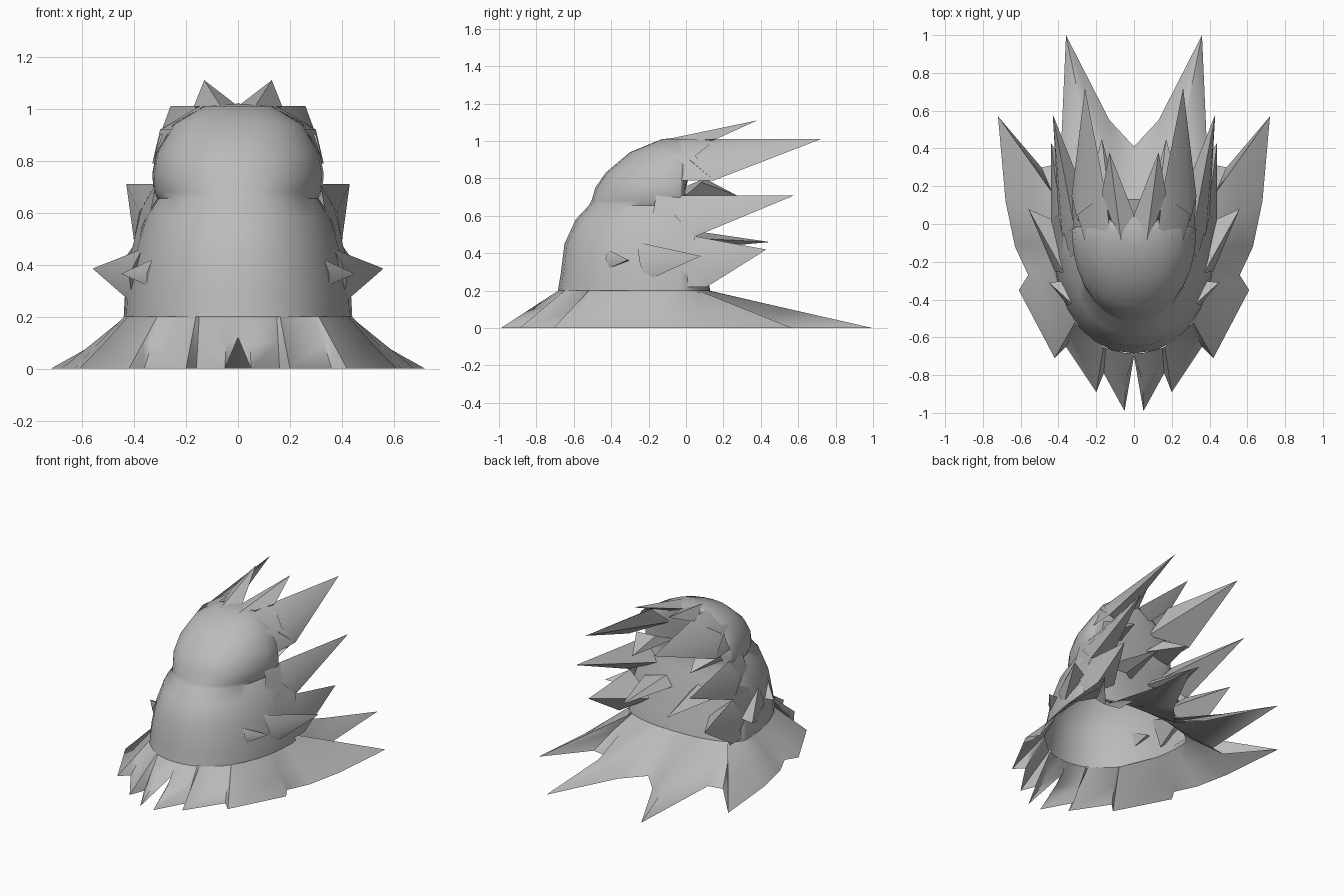
import bpy
import bmesh
import math
from mathutils import Vector

if "Cube" in bpy.data.objects:
    bpy.data.objects.remove(bpy.data.objects["Cube"], do_unlink=True)

grey = bpy.data.materials.new("hair_grey")
grey.use_nodes = True
grey.diffuse_color = (0.5, 0.5, 0.5, 1)
shader = next(n for n in grey.node_tree.nodes if n.type == "BSDF_PRINCIPLED")
shader.inputs["Base Color"].default_value = grey.diffuse_color
shader.inputs["Roughness"].default_value = 0.8

CENTRE_Y = -0.03
STEPS = 14


def finish(bm, name, angle):
    """Turn half a part into a mirrored, shaded object."""
    bmesh.ops.remove_doubles(bm, verts=bm.verts, dist=0.0005)
    bmesh.ops.recalc_face_normals(bm, faces=bm.faces)
    mesh = bpy.data.meshes.new(name)
    bm.to_mesh(mesh)
    bm.free()
    mesh.materials.append(grey)
    obj = bpy.data.objects.new(name, mesh)
    bpy.context.collection.objects.link(obj)
    mirror = obj.modifiers.new("mirror", "MIRROR")
    mirror.use_clip = True
    bpy.ops.object.select_all(action="DESELECT")
    obj.select_set(True)
    bpy.context.view_layer.objects.active = obj
    bpy.ops.object.shade_smooth_by_angle(angle=math.radians(angle))
    return obj


def loft(bm, rows):
    rows = [[bm.verts.new(p) for p in row] for row in rows]
    for low, high in zip(rows, rows[1:]):
        for i in range(len(low) - 1):
            bm.faces.new((low[i], low[i + 1], high[i + 1], high[i]))


def contour(ring, a):
    """Point on a head ring; a runs from 0 at the front to pi at the back."""
    z, width, front, back = ring
    c = math.cos(a)
    depth = CENTRE_Y - front if c > 0 else back - CENTRE_Y
    x = width * abs(math.sin(a)) ** 0.9 if a < math.pi - 0.001 else 0
    return Vector((x, CENTRE_Y - math.copysign(abs(c) ** 0.95, c) * depth, z))


# Hollow head of hair: height, half width, front, back
rings = [
    (0.20, 0.44, -0.685, 0.13), (0.29, 0.435, -0.67, 0.11),
    (0.45, 0.40, -0.65, 0.06), (0.58, 0.36, -0.59, 0.03),
    (0.655, 0.31, -0.52, 0.0), (0.68, 0.325, -0.505, 0.0),
    (0.75, 0.33, -0.485, 0.0), (0.83, 0.315, -0.43, 0.02),
    (0.94, 0.25, -0.30, 0.03), (1.01, 0.13, -0.13, 0.04), (1.02, 0, -0.03, -0.03),
]
angles = [math.pi * i / STEPS for i in range(STEPS + 1)]
bm = bmesh.new()
loft(bm, [[contour(r, a) for a in angles] for r in rings])
finish(bm, "hair_shell", 50)

# Flared bottom skirt with a jagged hem
hem = [
    (0, -0.70), (0.05, -0.99), (0.16, -0.79), (0.20, -0.89), (0.36, -0.65),
    (0.42, -0.71), (0.61, -0.35), (0.56, -0.27), (0.63, -0.12), (0.68, 0.12),
    (0.72, 0.57), (0.49, 0.30), (0.39, 0.32), (0.36, 1.0), (0.13, 0.55), (0, 0.41),
]
inner, middle, outer = [], [], []
for x, y in hem:
    away = CENTRE_Y - y
    a = math.atan2(x / 0.44, away / (0.66 if away > 0 else 0.5))
    top = contour(rings[0], a)
    tip = Vector((x, y, 0.12 if y == -0.70 else 0))
    inner.append(top)
    middle.append(top.lerp(tip, 0.5))
    outer.append(tip)
bm = bmesh.new()
loft(bm, [outer, middle, inner])
finish(bm, "hair_skirt", 60)


# Backswept spikes: tip, then upper, outer, lower and inner root
spikes = {
    "crest_spike": [(0.13, 0.38, 1.11), (0, 0.05, 1.01), (0.06, -0.15, 1.0),
                    (0.17, 0.16, 1.01), (0.1, 0, 0.95)],
    "crown_spike": [(0.26, 0.72, 1.01), (0.15, 0.16, 1.01), (0.3, 0.02, 0.9),
                    (0.33, 0.15, 0.79), (0.12, 0, 0.87)],
    "crown_inner_spike": [(0.22, 0.27, 0.71), (0.16, 0.1, 0.8), (0.32, 0.08, 0.78),
                          (0.28, 0, 0.71), (0.1, -0.02, 0.75)],
    "temple_spike": [(0.43, 0.58, 0.71), (0.32, 0, 0.71), (0.38, -0.06, 0.6),
                     (0.40, 0.05, 0.49), (0.2, 0, 0.57)],
    "nape_spike": [(0.44, 0.43, 0.42), (0.39, 0.05, 0.49), (0.44, -0.02, 0.35),
                   (0.43, 0.11, 0.22), (0.22, 0.06, 0.34)],
    "nape_inner_spike": [(0.17, 0.45, 0.46), (0.12, 0.04, 0.52), (0.28, 0.05, 0.48),
                         (0.17, 0.12, 0.43), (0.06, 0.04, 0.46)],
    "cheek_spike": [(0.56, 0.08, 0.385), (0.37, -0.26, 0.46), (0.42, -0.25, 0.36),
                    (0.405, -0.22, 0.25), (0.38, 0, 0.35)],
    "front_cheek_spike": [(0.45, -0.31, 0.365), (0.33, -0.42, 0.42), (0.35, -0.43, 0.37),
                          (0.35, -0.41, 0.32), (0.36, -0.3, 0.36)],
}
for name, points in spikes.items():
    bm = bmesh.new()
    tip, *root = [bm.verts.new(p) for p in points]
    for i in range(4):
        bm.faces.new((root[i], root[(i + 1) % 4], tip))
    bm.faces.new(root)
    finish(bm, name, 45)

# Broad locks that carry the head's side back into the spikes
locks = {
    "crown_lock": [(0.15, 0.16, 1.01), (0.30, 0.05, 0.92), (0.33, 0.15, 0.79)],
    "temple_lock": [(0.32, 0, 0.71), (0.38, -0.02, 0.6), (0.40, 0.05, 0.49)],
    "nape_lock": [(0.40, 0.05, 0.49), (0.44, 0.02, 0.35), (0.43, 0.11, 0.22)],
}
for name, edge in locks.items():
    heads = []
    for x, y, z in edge:
        low = max((r for r in rings if r[0] <= z), key=lambda r: r[0])
        high = min((r for r in rings if r[0] >= z), key=lambda r: r[0])
        t = (z - low[0]) / max(high[0] - low[0], 0.001)
        a = math.radians(75)
        heads.append(contour(low, a).lerp(contour(high, a), t))
    bm = bmesh.new()
    loft(bm, [heads, edge])
    finish(bm, name, 45)
